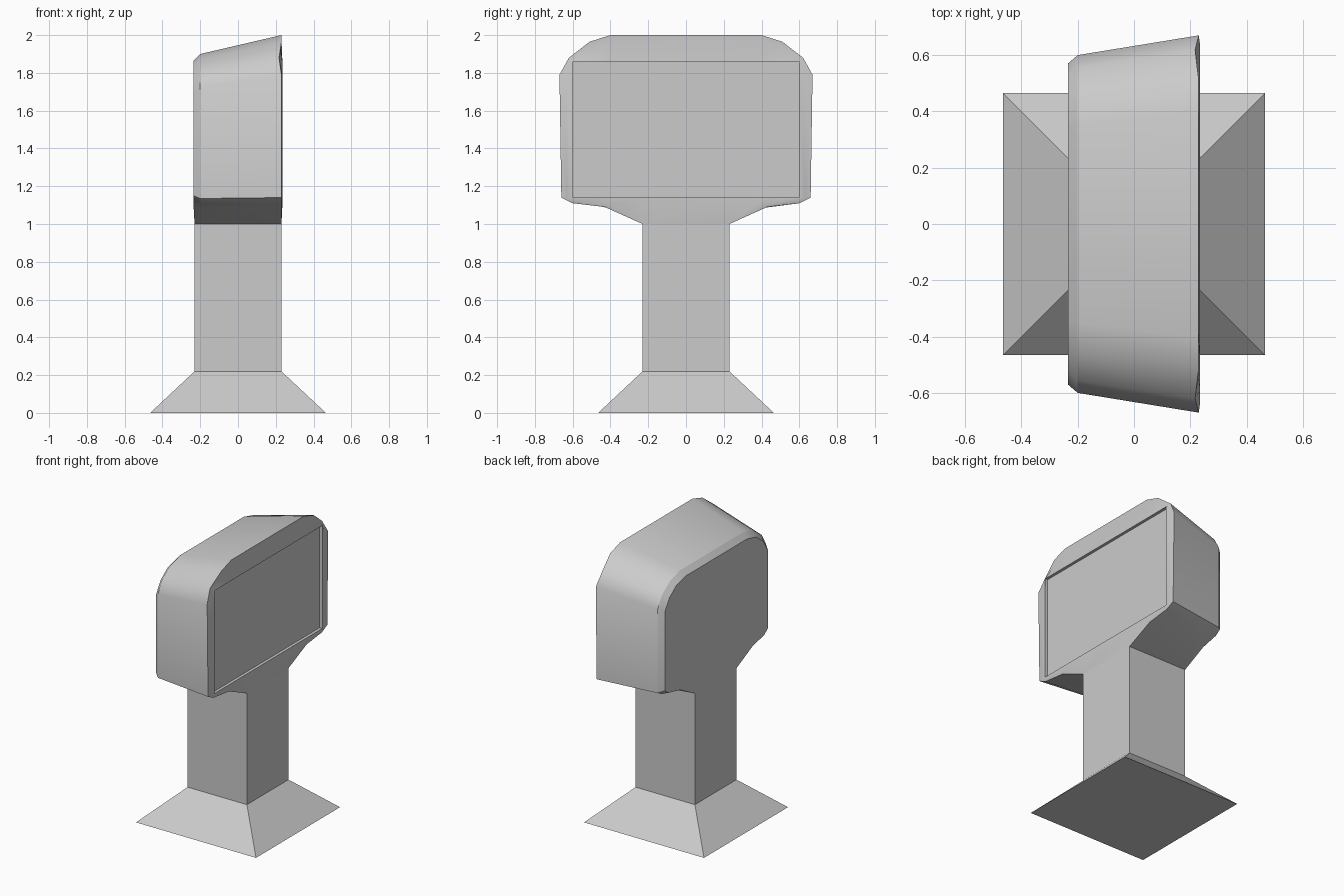
import bpy, bmesh, math

if "Cube" in bpy.data.objects:
    bpy.data.objects.remove(bpy.data.objects["Cube"])


def loft(name, rings, angle=30):
    """Join equal-length closed rings with quads and cap both ends."""
    bm = bmesh.new()
    vs = [[bm.verts.new(p) for p in r] for r in rings]
    n = len(vs[0])
    for a, b in zip(vs, vs[1:]):
        for i in range(n):
            j = (i + 1) % n
            bm.faces.new((a[i], a[j], b[j], b[i]))
    bm.faces.new(vs[0][::-1])
    bm.faces.new(vs[-1])
    bmesh.ops.recalc_face_normals(bm, faces=bm.faces)
    me = bpy.data.meshes.new(name)
    bm.to_mesh(me)
    bm.free()
    ob = bpy.data.objects.new(name, me)
    bpy.context.collection.objects.link(ob)
    bpy.context.view_layer.objects.active = ob
    ob.select_set(True)
    bpy.ops.object.shade_smooth_by_angle(angle=math.radians(angle))
    ob.select_set(False)
    return ob


def ring(x, half, dips={}):
    """Mirror a half profile of (y, z) across y = 0 at depth x."""
    right = [(dips.get(i, x), y, z) for i, (y, z) in enumerate(half)]
    return right + [(px, -y, z) for px, y, z in reversed(right)]


def square(r, z):
    return [(r, -r, z), (r, r, z), (-r, r, z), (-r, -r, z)]


# Flared foot and square post
loft("pedestal", [square(0.465, 0), square(0.23, 0.22), square(0.23, 1.0)])

# Head: half profiles run from the neck, around the shoulder, to the top
back_cap = [(.23, 1.0), (.40, 1.09), (.53, 1.12), (.57, 1.15),
            (.57, 1.70), (.52, 1.78), (.44, 1.84), (.34, 1.865)]
back_rim = [(.23, 1.0), (.41, 1.085), (.55, 1.11), (.60, 1.135),
            (.60, 1.72), (.555, 1.80), (.46, 1.87), (.35, 1.90)]
front_rim = [(.23, 1.0), (.43, 1.09), (.60, 1.11), (.66, 1.14),
             (.67, 1.79), (.62, 1.88), (.51, 1.965), (.40, 2.0)]
front_lip = [(.23, 1.005), (.42, 1.098), (.585, 1.122), (.63, 1.135),
             (.635, 1.79), (.607, 1.87), (.50, 1.945), (.39, 1.98)]
screen = [(.23, 1.14), (.42, 1.14), (.57, 1.14), (.597, 1.14),
          (.597, 1.79), (.597, 1.86), (.50, 1.86), (.39, 1.86)]

loft("screen_head", [
    ring(-0.235, back_cap, {0: -0.23}),
    ring(-0.20, back_rim),
    ring(0.23, front_rim, {5: 0.217}),
    ring(0.235, front_lip, {0: 0.23, 5: 0.222, 6: 0.225, 7: 0.23}),
    ring(0.235, screen),
    ring(0.215, screen),
])
